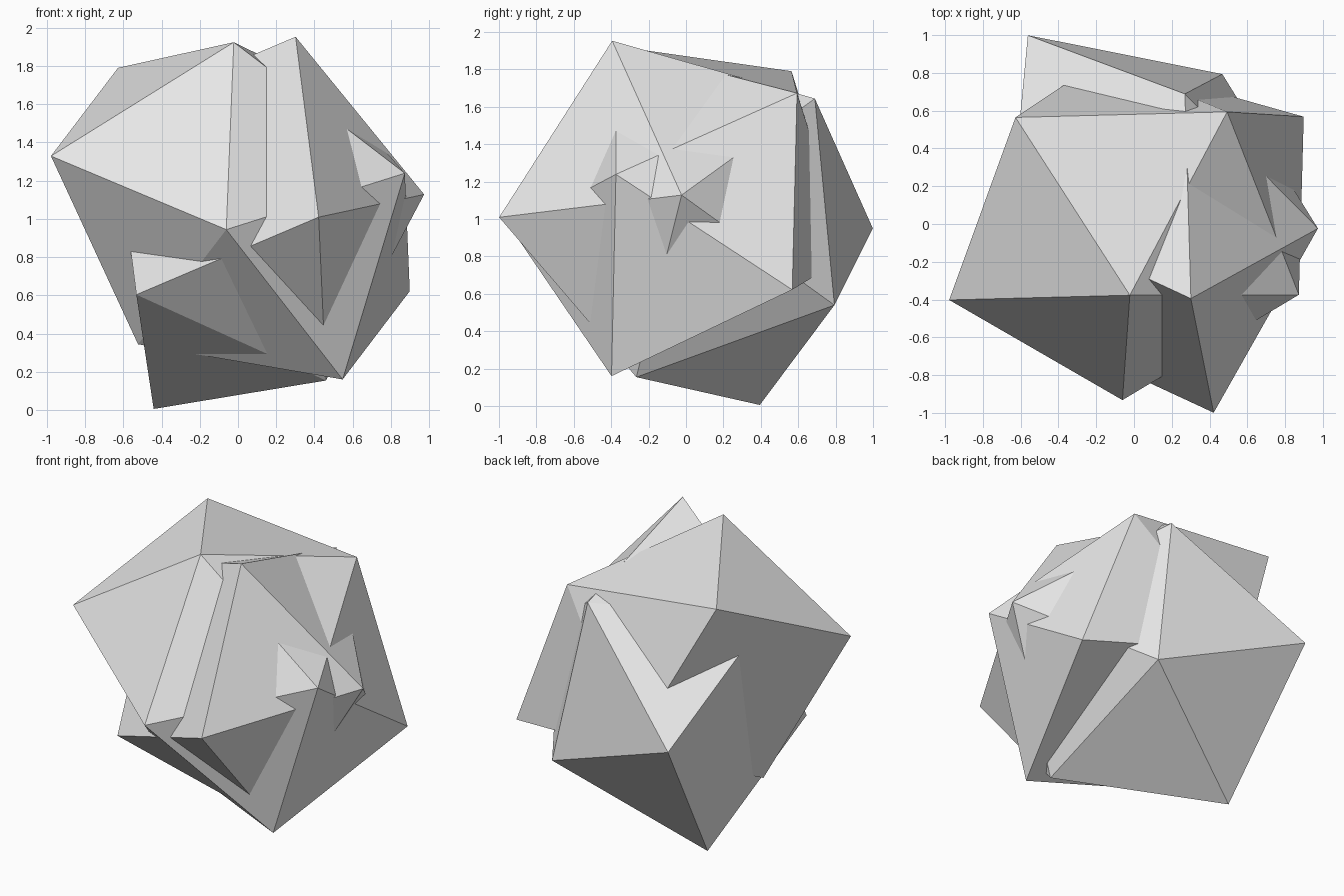
import bpy, bmesh, math
from mathutils import Vector, Matrix

old = bpy.data.objects.get("Cube")
if old:
    bpy.data.objects.remove(old, do_unlink=True)

# Single plain grey material
grey = bpy.data.materials.new("plain_grey")
grey.use_nodes = True
grey.diffuse_color = (0.8, 0.8, 0.8, 1)
grey.node_tree.nodes["Principled BSDF"].inputs["Base Color"].default_value = (0.8, 0.8, 0.8, 1)

HALF_EDGE = 0.5635
K = 0.85273  # shape constant that makes every edge equal


def crown_points():
    """Corners of an equal-edged solid of twelve triangles and two squares."""
    c = math.sqrt(1 - K * K)
    points = set()
    for a in (-1, 1):
        points.add((a, 0, -math.sqrt(2 + 4 * K - 4 * K * K)))          # crown edge
        points.add((0, a * (1 + math.sqrt(3 - 4 * K * K) / c), (1 - 2 * K * K) / c))  # side tips
        points.add((0, a, 2 * c))                                       # ridge between squares
        for b in (-1, 1):
            points.add((a * 2 * K, b, 0))                               # waist rectangle
    return sorted(points)


def add_solid(name, centre, along, across):
    v = Vector(along).normalized()
    w = Vector(across)
    w = (w - v * w.dot(v)).normalized()
    frame = Matrix((v, w, v.cross(w))).transposed()
    bm = bmesh.new()
    for p in crown_points():
        bm.verts.new(Vector(centre) + frame @ Vector(p) * HALF_EDGE)
    bmesh.ops.convex_hull(bm, input=bm.verts[:])
    # Merge the triangle pairs that form the two flat squares
    bmesh.ops.dissolve_limit(bm, angle_limit=math.radians(1),
                             verts=bm.verts[:], edges=bm.edges[:])
    bmesh.ops.recalc_face_normals(bm, faces=bm.faces[:])
    mesh = bpy.data.meshes.new(name)
    bm.to_mesh(mesh)
    bm.free()
    mesh.materials.append(grey)
    obj = bpy.data.objects.new(name, mesh)
    bpy.context.collection.objects.link(obj)
    return obj


# Two identical solids turned differently and pushed through each other
add_solid("upper_solid", (-0.04, 0.083, 0.975), (-0.794, -0.002, 0.608), (0.312, 0.857, 0.409))
add_solid("side_solid", (-0.07, 0.0, 0.979), (0.449, -0.725, 0.522), (-0.107, 0.536, 0.837))
